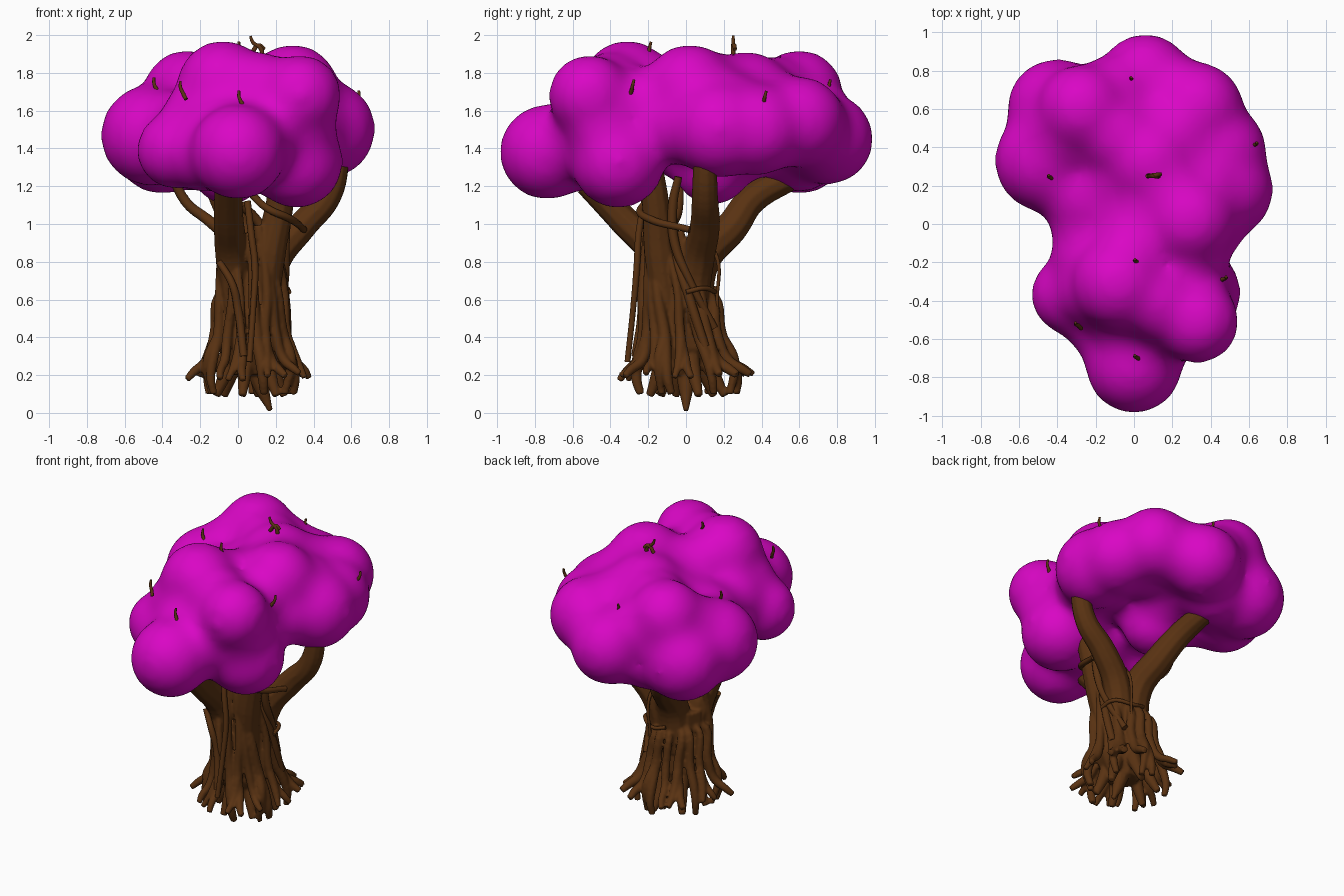
import bpy, bmesh, math, random
from itertools import combinations
from mathutils import Matrix, Vector

random.seed(4)


def material(name, rgb):
    m = bpy.data.materials.new(name)
    m.diffuse_color = (*rgb, 1)
    return m


BARK = material("bark", (0.10, 0.032, 0.006))
LEAF = material("leaf", (0.70, 0.002, 0.56))


def finish(ob, mat, voxel=0, smooth=0):
    """Fuse overlapping pieces into one skin, soften it and shade it smooth."""
    bpy.ops.object.select_all(action='DESELECT')
    bpy.context.view_layer.objects.active = ob
    ob.select_set(True)
    if ob.type == 'CURVE':
        bpy.ops.object.convert(target='MESH')
        ob = bpy.context.object
    if voxel:
        r = ob.modifiers.new("fuse", 'REMESH')
        r.mode = 'VOXEL'
        r.voxel_size = voxel
        s = ob.modifiers.new("soften", 'SMOOTH')
        s.factor, s.iterations = 0.5, smooth
        bpy.ops.object.convert(target='MESH')
        ob = bpy.context.object
    ob.data.materials.clear()
    ob.data.materials.append(mat)
    bpy.ops.object.shade_smooth()


def canopy(name, balls):
    """Balls plus smaller fillers between neighbours, fused into a cloud."""
    balls = [Vector(b) for b in balls]
    fill = []
    for a, b in combinations(balls, 2):
        if 0.1 < (a.xyz - b.xyz).length < 0.47:
            m = (a + b) / 2
            m.w *= 0.88
            fill.append(m)
    bm = bmesh.new()
    for b in balls + fill:
        bmesh.ops.create_icosphere(bm, subdivisions=3, radius=b.w,
                                   matrix=Matrix.Translation(b.xyz))
    me = bpy.data.meshes.new(name)
    bm.to_mesh(me)
    bm.free()
    ob = bpy.data.objects.new(name, me)
    bpy.context.collection.objects.link(ob)
    finish(ob, LEAF, 0.028, 36)


def tubes(name, paths, voxel=0, smooth=0):
    """Each path is a list of (x, y, z, radius)."""
    cu = bpy.data.curves.new(name, 'CURVE')
    cu.dimensions = '3D'
    cu.bevel_depth = 1
    cu.bevel_resolution = 3
    cu.resolution_u = 6
    cu.use_fill_caps = True
    for path in paths:
        sp = cu.splines.new('BEZIER')
        sp.bezier_points.add(len(path) - 1)
        for p, (x, y, z, r) in zip(sp.bezier_points, path):
            p.co = (x, y, z)
            p.radius = r
            p.handle_left_type = p.handle_right_type = 'AUTO'
    ob = bpy.data.objects.new(name, cu)
    bpy.context.collection.objects.link(ob)
    finish(ob, BARK, voxel, smooth)


# Foliage: front lobes, then the larger back mass, in one cloud
canopy("canopy", [
    (0.00, -0.735, 1.38, 0.26), (-0.33, -0.37, 1.39, 0.215), (-0.08, -0.31, 1.73, 0.25),
    (0.33, -0.51, 1.68, 0.225), (0.31, -0.36, 1.33, 0.255), (0.00, -0.42, 1.46, 0.29),
    (0.22, -0.40, 1.52, 0.25), (-0.18, -0.50, 1.36, 0.20), (0.28, -0.20, 1.53, 0.21),
    (-0.24, -0.18, 1.50, 0.20),
    (0.47, 0.18, 1.50, 0.265), (0.29, 0.02, 1.71, 0.25), (0.08, 0.32, 1.66, 0.26),
    (0.06, 0.75, 1.45, 0.25), (0.33, 0.60, 1.54, 0.25), (-0.40, 0.60, 1.42, 0.27),
    (-0.46, 0.33, 1.47, 0.275), (-0.27, 0.60, 1.69, 0.24), (0.45, 0.38, 1.50, 0.25),
    (0.05, 0.45, 1.55, 0.27), (-0.24, 0.14, 1.48, 0.25), (0.08, 0.05, 1.60, 0.26),
    (-0.05, 0.14, 1.30, 0.21), (-0.15, 0.60, 1.39, 0.23)])

# Trunk core, tap root and main limbs
CX, CY = 0.065, -0.035
wood = [
    [(CX, CY, 0.20, 0.10), (CX, CY, 0.34, 0.17), (CX, CY, 0.55, 0.165), (CX, CY, 0.74, 0.15)],
    [(0.08, 0, 0.35, 0.08), (0.12, 0, 0.15, 0.045), (0.172, 0, 0.01, 0.014)],
    [(0.01, -0.08, 0.5, 0.09), (-0.03, -0.15, 0.82, 0.09), (-0.05, -0.34, 1.03, 0.08), (-0.05, -0.52, 1.22, 0.075)],
    [(0.13, -0.09, 0.5, 0.08), (0.17, -0.14, 0.85, 0.085), (0.22, -0.16, 1.1, 0.075), (0.25, -0.2, 1.35, 0.07)],
    [(0.14, 0.02, 0.5, 0.09), (0.19, 0.06, 0.80, 0.09), (0.34, 0.10, 0.99, 0.08), (0.48, 0.10, 1.15, 0.07), (0.54, 0.1, 1.4, 0.06)],
    [(0.05, 0.02, 0.5, 0.12), (0.05, 0.09, 0.82, 0.10), (0.0, 0.24, 0.98, 0.09), (-0.07, 0.35, 1.13, 0.08), (-0.13, 0.56, 1.25, 0.07)],
    [(-0.07, -0.12, 0.95, 0.035), (-0.17, -0.06, 1.03, 0.03), (-0.27, -0.04, 1.11, 0.028), (-0.36, -0.04, 1.28, 0.025)],
]


def at(a, r, z, t):
    drift = max(0, 0.62 - z) * 0.08
    return (CX + r * math.cos(a), CY + drift + r * 1.08 * math.sin(a), z, t)


# Ridged roots that run down the trunk, flare and fork at the tips
N = 17
for i in range(N):
    a = i * math.tau / N + random.uniform(-0.1, 0.1)
    back_left = math.cos(a - 2.3) > 0.3
    top = 0.62 if back_left else random.uniform(0.85, 1.0)
    r0, r1 = (0.11, 0.145) if back_left else (0.155, 0.18)
    low = i % 3 == 1
    twist = random.uniform(-0.5, 0.0)
    t = random.uniform(0.024, 0.032)
    out, zt = (0.24, 0.10) if low else (random.uniform(0.31, 0.355), random.uniform(0.17, 0.21))
    start = [at(a + twist, r0, top, t * 0.7),
             at(a + twist * 0.6 + random.uniform(0, 0.2), r1, 0.64, t * 0.9),
             at(a, 0.195, 0.40, t * 1.1)]
    wood.append(start + [at(a + 0.07, 0.235, 0.28, t * 1.05),
                         at(a + 0.1, (0.235 + out) / 2 + 0.015, (0.28 + zt) / 2 - 0.01, t * 0.9),
                         at(a + 0.14, out, zt, t * 0.7)])
    if i % 2 == 0:
        wood.append([start[2], at(a - 0.06, 0.25, 0.27, t), at(a - 0.14, out - 0.02, zt, t * 0.65)])
# Short hanging roots under the base
for i in range(6):
    a = i * math.tau / 6 + 0.3
    wood.append([at(a, 0.1, 0.3, 0.05), at(a, 0.15, 0.18, 0.035), at(a, 0.19, 0.09, 0.022)])
tubes("trunk_and_roots", wood, 0.0095, 1)

# Vines wound around the limbs and hanging off the trunk
tubes("vines", [
    [(0.16, 0.10, 0.92, 0.012), (0.17, 0.165, 0.82, 0.010), (0.16, 0.165, 0.6, 0.009), (0.15, 0.17, 0.42, 0.009), (0.15, 0.2, 0.28, 0.01)],
    [(0.05, -0.22, 1.12, 0.018), (0.07, -0.25, 0.95, 0.018), (0.09, -0.26, 0.78, 0.018), (0.08, -0.28, 0.55, 0.016), (0.06, -0.31, 0.27, 0.016)],
    [(0.08, -0.12, 1.15, 0.02), (0.16, -0.24, 1.08, 0.02), (0.27, -0.20, 1.03, 0.02), (0.35, 0.02, 0.97, 0.018)],
    [(0.02, -0.12, 1.1, 0.025), (0.10, -0.07, 1.02, 0.025), (0.2, -0.06, 0.85, 0.025), (0.25, 0.02, 0.6, 0.025), (0.26, 0.1, 0.35, 0.025)],
    [(0.27, -0.04, 1.25, 0.02), (0.26, -0.07, 1.1, 0.025), (0.25, -0.06, 0.9, 0.025), (0.25, 0.02, 0.7, 0.02), (0.2, 0.15, 0.45, 0.02)],
    [(0.27, 0.0, 0.64, 0.013), (0.25, 0.09, 0.66, 0.013), (0.14, 0.16, 0.64, 0.012), (0.05, 0.15, 0.66, 0.012)],
    [(-0.1, -0.21, 0.8, 0.018), (-0.03, -0.245, 0.68, 0.02), (0.0, -0.235, 0.55, 0.022), (0.03, -0.27, 0.3, 0.02)],
])

# Twigs poking out of the foliage
twigs = [[(0.13, 0.25, 1.88, 0.012), (0.12, 0.25, 1.93, 0.012), (0.08, 0.25, 1.96, 0.01), (0.065, 0.25, 1.995, 0.007)],
         [(0.07, 0.25, 1.90, 0.012), (0.11, 0.255, 1.945, 0.012), (0.14, 0.26, 1.925, 0.01)]]
for x, y, z in [(0.02, -0.70, 1.64), (-0.29, -0.53, 1.69), (-0.29, -0.33, 1.7), (-0.43, 0.24, 1.71),
                (0, 0.75, 1.70), (0.62, 0.41, 1.64), (0.46, -0.29, 1.70), (0.02, -0.20, 1.90)]:
    d = Vector((-0.015 if x < 0.4 else 0.02, 0.015, 0))
    twigs.append([(x - d.x, y - d.y, z - 0.03, 0.011), (x, y, z, 0.011),
                  (x + d.x, y + d.y * 0.5, z + 0.035, 0.009), (x + d.x, y + d.y, z + 0.065, 0.007)])
tubes("twigs", twigs)
